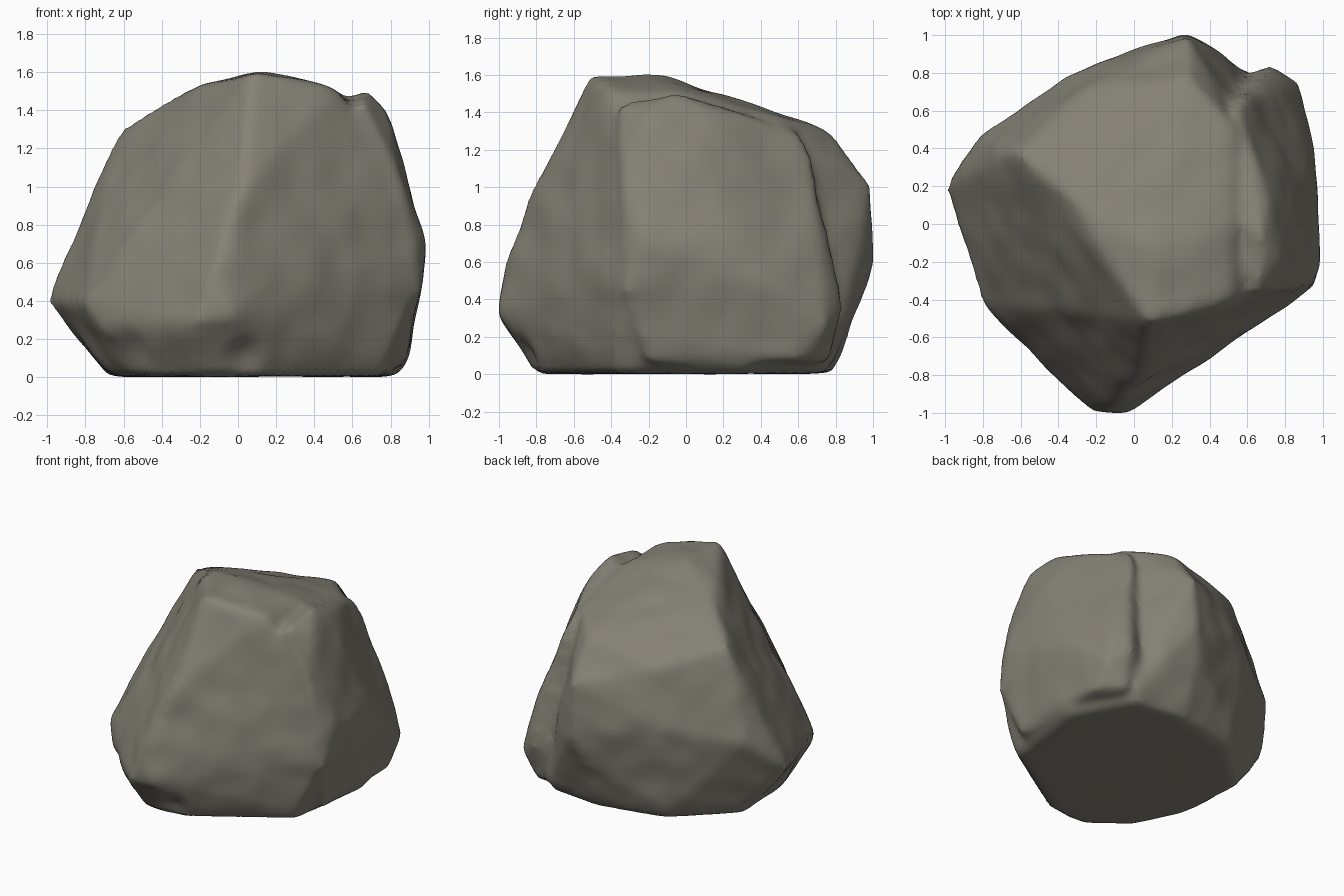
import bpy
import bmesh
from mathutils import Vector, noise

old = bpy.data.objects.get("Cube")
if old:
    bpy.data.objects.remove(old, do_unlink=True)

# Stone colour
stone = bpy.data.materials.new("warm_grey_stone")
stone.use_nodes = True
stone.diffuse_color = (0.235, 0.22, 0.18, 1)
stone.node_tree.nodes["Principled BSDF"].inputs["Base Color"].default_value = stone.diffuse_color
stone.node_tree.nodes["Principled BSDF"].inputs["Roughness"].default_value = 0.9


def add_hull(bm, corners):
    """Add the convex block spanned by a few corner points."""
    verts = [bm.verts.new(c) for c in corners]
    result = bmesh.ops.convex_hull(bm, input=verts)
    spare = [g for g in result["geom_interior"] if isinstance(g, bmesh.types.BMVert)]
    bmesh.ops.delete(bm, geom=spare, context="VERTS")


# Main block: sloping crown, flanks, then foot
crown = [(.08, -.52, 1.6), (.13, -.15, 1.62), (-.3, .1, 1.5), (-.62, .38, 1.31), (.3, .78, 1.31),
         (-.25, .72, 1.17), (.29, 1, 1.02), (.53, .5, 1.38), (.52, 0, 1.51), (.52, -.4, 1.52)]
flanks = [(-1, .18, .4), (-.75, .35, 1), (-.83, .46, .65), (-.35, .79, .75), (.27, 1.01, .65),
          (.2, .94, .4), (-.22, -1, .3), (-.03, -1.01, .33), (-.1, -.96, .62), (.03, -.82, 1),
          (-.81, -.41, .4), (-.7, -.53, .25), (.95, -.34, .5), (.85, -.32, 1.1),
          (.53, .78, .75), (.55, .78, .35)]
foot = [(-.64, -.25), (-.47, -.6), (-.22, -.79), (.1, -.79), (.75, -.37), (.84, .3),
        (.6, .74), (.2, .78), (-.3, .66), (-.68, .3)]

# Shoulder block on the right: steep at the top, spreading toward the rear foot
shoulder = [(.66, -.37, 1.46), (.68, -.05, 1.52), (.79, -.2, 1.41), (.72, .12, 1.43), (.55, .64, 1.29),
            (.84, .08, 1.2), (.86, -.36, 1.05), (.65, .69, 1), (.73, .71, .8), (.99, -.22, .7),
            (.96, -.33, .45), (.95, .2, .75), (.95, .5, .45), (.88, .75, .28), (.74, .85, .35),
            (.6, .8, .3), (.87, -.2, .06), (.89, .58, .08), (.72, .77, .06),
            (.4, -.2, .1), (.4, .5, .1), (.4, .1, 1.4)]

mesh = bpy.data.meshes.new("boulder")
bm = bmesh.new()
# The foot rounds outward just above the ground
rim = [(x * 1.07, y * 1.07, .11) for x, y in foot]
add_hull(bm, crown + flanks + rim + [(x, y, .01) for x, y in foot])
add_hull(bm, shoulder)
bmesh.ops.recalc_face_normals(bm, faces=bm.faces)
bm.to_mesh(mesh)
bm.free()

boulder = bpy.data.objects.new("boulder", mesh)
bpy.context.collection.objects.link(boulder)

# Fuse the blocks and wear down the edges
fuse = boulder.modifiers.new("fuse", "REMESH")
fuse.mode = "VOXEL"
fuse.voxel_size = 0.03
wear = boulder.modifiers.new("wear", "SMOOTH")
wear.factor = 0.5
wear.iterations = 9
graph = bpy.context.evaluated_depsgraph_get()
worn = bpy.data.meshes.new_from_object(boulder.evaluated_get(graph))
boulder.modifiers.clear()
boulder.data = worn

# Broad dents and small chips, softer under the base
bm = bmesh.new()
bm.from_mesh(worn)
bm.normal_update()
moves = []
for v in bm.verts:
    broad = noise.noise(v.co * 2.3 + Vector((3, 1, 7)))
    chips = noise.noise(v.co * 5 + Vector((9, 4, 2)))
    fade = 0.3 if v.normal.z < -0.7 else 1
    moves.append(v.normal * fade * (0.014 * broad + 0.012 * chips))
for v, move in zip(bm.verts, moves):
    v.co += move

# Chipped notches along the lower front
notches = [((-.62, -.62, .12), .2, .04), ((.05, -.88, .1), .16, .04), ((-.85, -.3, .12), .2, .04)]
for centre, radius, depth in notches:
    for v in bm.verts:
        near = 1 - (v.co - Vector(centre)).length / radius
        if near > 0:
            v.co -= v.normal * depth * near * near * (3 - 2 * near)

# Rest on the ground, centred
low = Vector([min(v.co[i] for v in bm.verts) for i in range(3)])
high = Vector([max(v.co[i] for v in bm.verts) for i in range(3)])
middle = (low + high) / 2
bmesh.ops.translate(bm, verts=bm.verts, vec=(-middle.x, -middle.y, -low.z))
for f in bm.faces:
    f.smooth = True
    f.material_index = 0
bm.to_mesh(worn)
bm.free()
worn.materials.clear()
worn.materials.append(stone)
